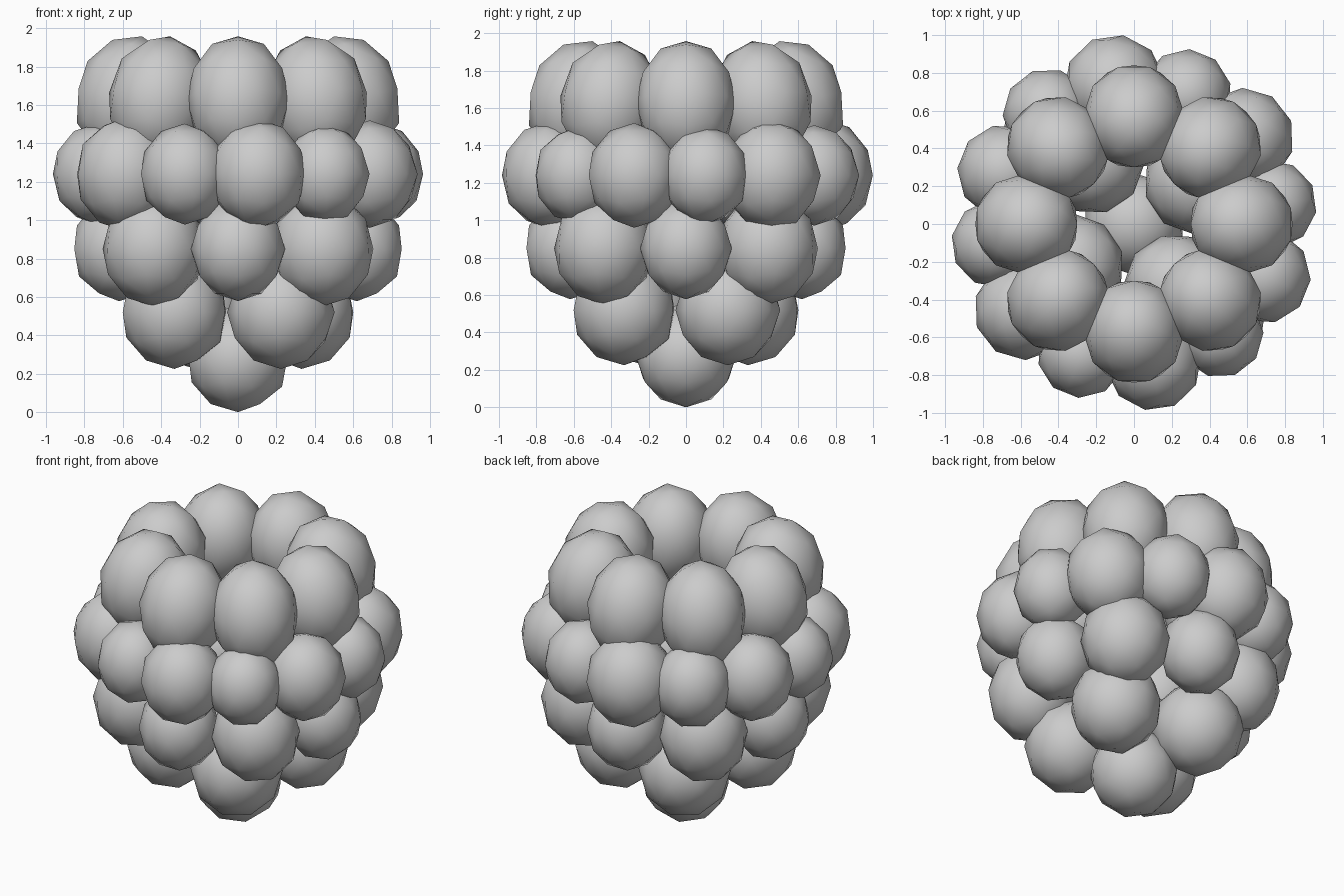
import bpy
from math import radians, cos, sin
from mathutils import Matrix, Vector

cube = bpy.data.objects.get("Cube")
if cube:
    bpy.data.objects.remove(cube, do_unlink=True)

# Single plain grey
grey = bpy.data.materials.new("plain_grey")
grey.use_nodes = True
colour = (0.6, 0.6, 0.6, 1.0)
grey.diffuse_color = colour
grey.node_tree.nodes["Principled BSDF"].inputs["Base Color"].default_value = colour


def globe(name, angle, ring, z, size, tilt=0):
    """One rounded berry globe; size is (radial, tangential, vertical)."""
    bpy.ops.mesh.primitive_ico_sphere_add(subdivisions=2, radius=1)
    obj = bpy.context.object
    obj.name = name
    a = radians(angle)
    place = Matrix.Translation(Vector((ring * cos(a), ring * sin(a), z)))
    turn = Matrix.Rotation(a, 4, "Z") @ Matrix.Rotation(radians(-tilt), 4, "Y")
    obj.data.transform(place @ turn @ Matrix.Diagonal((*size, 1)))
    obj.data.materials.append(grey)
    bpy.ops.object.shade_smooth()


# Top ring, leaning in over the hollow
for i in range(8):
    globe(f"top_globe_{i + 1}", i * 45, 0.57, 1.63, (0.28, 0.27, 0.335), 12)

# Widest ring, with uneven sizes
widths = [0.25, 0.235, 0.265, 0.24, 0.27, 0.24, 0.25, 0.235, 0.265, 0.235, 0.255, 0.23]
for i, r in enumerate(widths):
    globe(f"wide_globe_{i + 1}", i * 30 - 22, 0.74, 1.24, (r, r, r * 1.12))

# Lower ring, larger globes on the diagonals
for i in range(8):
    r = 0.27 if i % 2 else 0.245
    globe(f"lower_globe_{i + 1}", i * 45, 0.62, 0.85, (r, r, r * 1.11))

# Four globes around the tip
for i in range(4):
    globe(f"tip_ring_globe_{i + 1}", i * 90 + 34, 0.4, 0.52, (0.28, 0.28, 0.295))

# Tip
globe("tip_globe", 0, 0, 0.28, (0.27, 0.27, 0.28))
